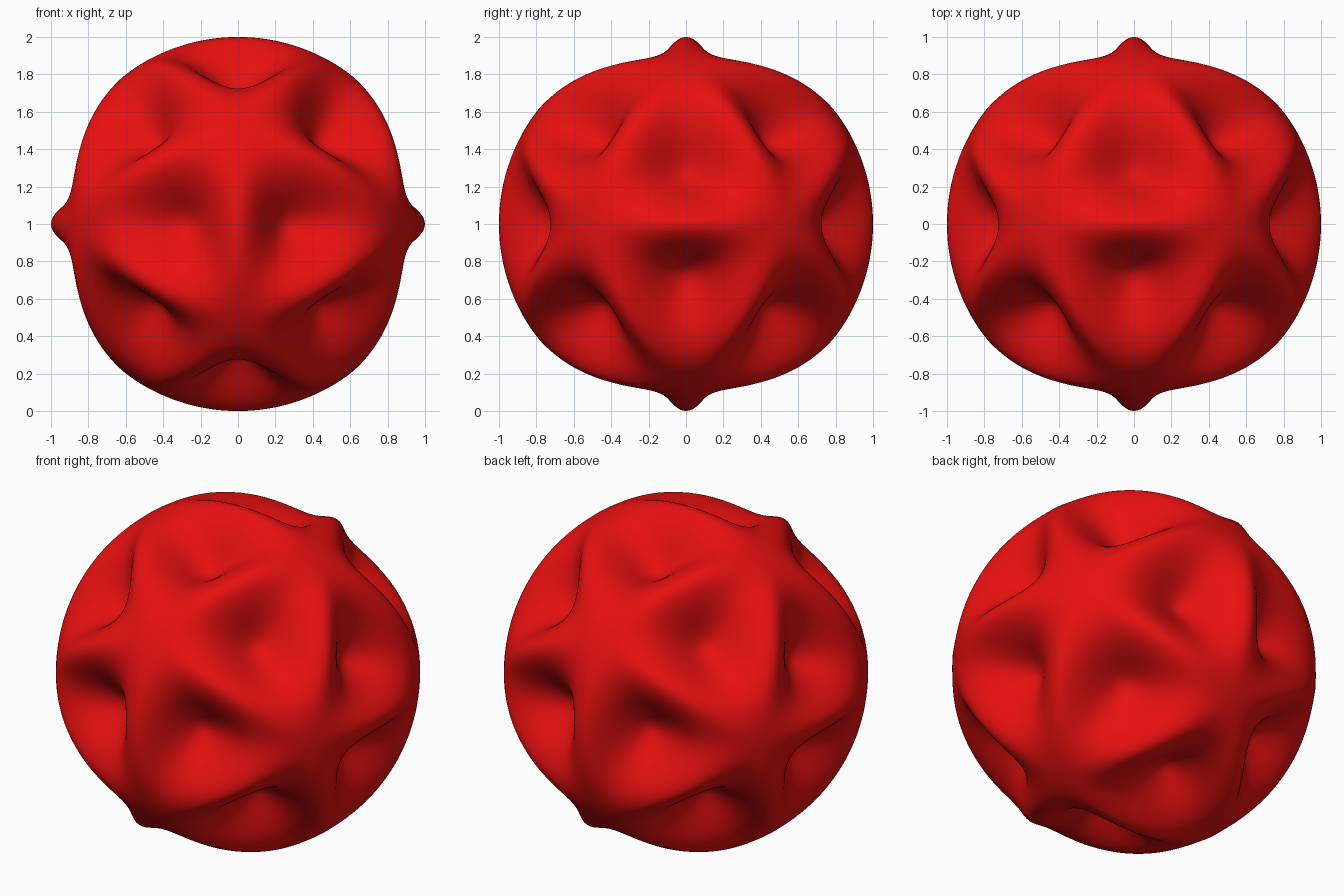
import bpy, bmesh
from math import sqrt
from mathutils import Vector

if "Cube" in bpy.data.objects:
    bpy.data.objects.remove(bpy.data.objects["Cube"])

PHI = (1 + sqrt(5)) / 2
DEPTH = 0.255      # how far each face centre sinks below the unit sphere

# Icosahedron from three golden rectangles
bm = bmesh.new()
for a in (-PHI, PHI):
    for b in (-1, 1):
        for co in ((a, b, 0), (0, a, b), (b, 0, a)):
            bm.verts.new(Vector(co).normalized())
bmesh.ops.convex_hull(bm, input=bm.verts[:])
bmesh.ops.recalc_face_normals(bm, faces=bm.faces[:])

# Remember each face centre and the planes through its three edges
cells = []
for f in bm.faces:
    c = f.calc_center_median().normalized()
    planes = []
    for i in range(3):
        n = f.verts[i].co.cross(f.verts[(i + 1) % 3].co).normalized()
        planes.append(n if n.dot(c) > 0 else -n)
    peak = planes[0].dot(c) ** 3
    cells.append((c, planes, peak))

# Fine triangular grid
bmesh.ops.subdivide_edges(bm, edges=bm.edges[:], cuts=47, use_grid_fill=True)

# Edges stay on the sphere as rounded ridges, faces sink into bowls
for v in bm.verts:
    d = v.co.normalized()
    c, planes, peak = max(cells, key=lambda k: k[0].dot(d))
    p = 1 / peak
    for n in planes:
        p *= max(n.dot(d), 0)
    v.co = d * (1 - DEPTH * p * p) + Vector((0, 0, 1))

for f in bm.faces:
    f.smooth = True
bmesh.ops.recalc_face_normals(bm, faces=bm.faces[:])
mesh = bpy.data.meshes.new("dimpled_ball")
bm.to_mesh(mesh)
bm.free()

ball = bpy.data.objects.new("dimpled_ball", mesh)
bpy.context.collection.objects.link(ball)
red = bpy.data.materials.new("red")
red.diffuse_color = (0.8, 0.005, 0.005, 1)
red.use_nodes = True
red.node_tree.nodes["Principled BSDF"].inputs["Base Color"].default_value = red.diffuse_color
mesh.materials.append(red)
